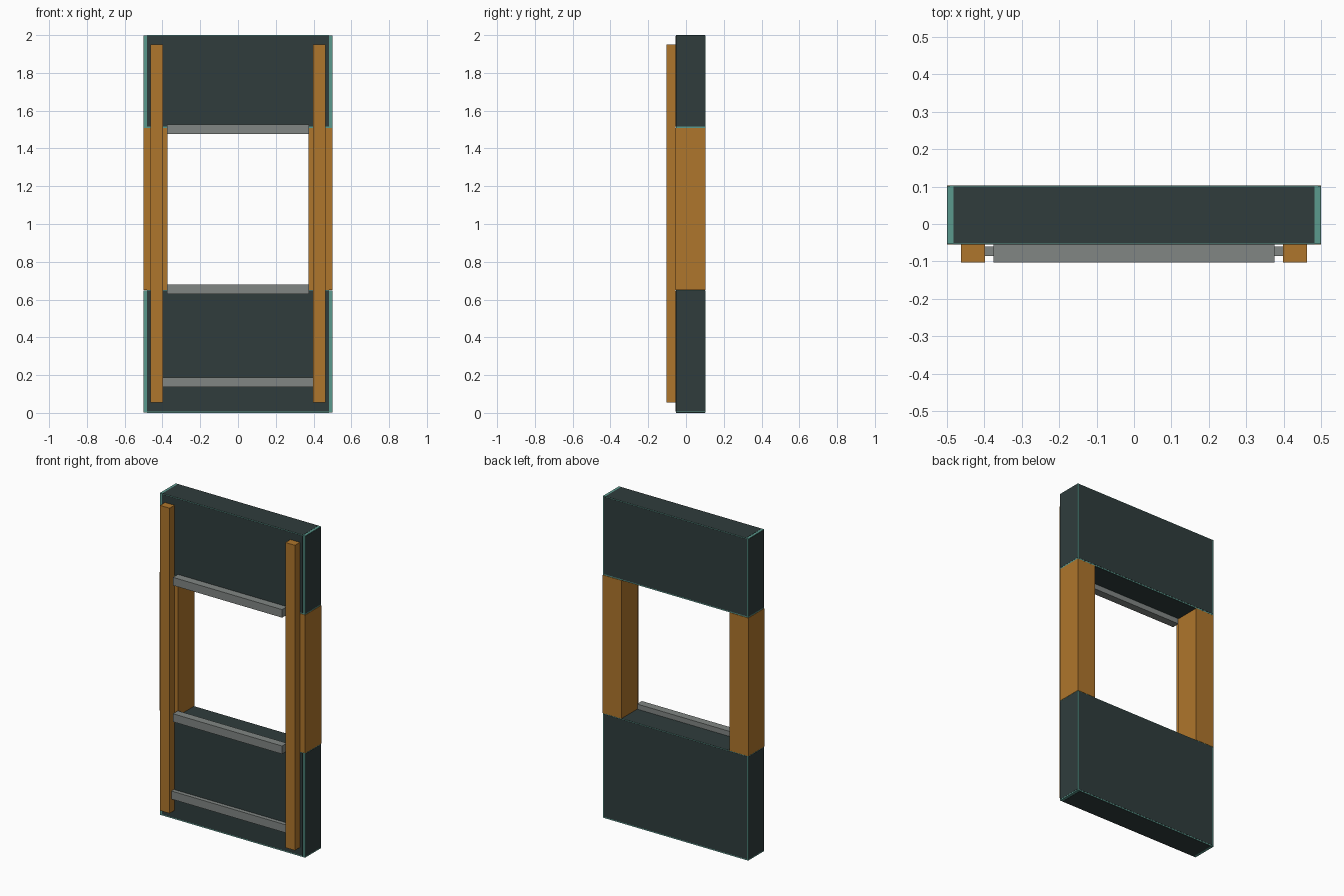
import bpy

if "Cube" in bpy.data.objects:
    bpy.data.objects.remove(bpy.data.objects["Cube"])


def material(name, rgb):
    m = bpy.data.materials.new(name)
    m.diffuse_color = (*rgb, 1.0)
    m.use_nodes = True
    m.node_tree.nodes["Principled BSDF"].inputs["Base Color"].default_value = m.diffuse_color
    return m


DARK = material("dark slate", (0.029, 0.046, 0.046))
TEAL = material("teal trim", (0.105, 0.32, 0.27))
WOOD = material("brown wood", (0.43, 0.18, 0.025))
GREY = material("grey metal", (0.22, 0.24, 0.23))


def box(name, x, y, z, mat):
    """Box from (min, max) ranges on each axis."""
    verts = [(a, b, c) for a in x for b in y for c in z]
    faces = [(0, 1, 3, 2), (4, 6, 7, 5), (0, 4, 5, 1),
             (2, 3, 7, 6), (0, 2, 6, 4), (1, 5, 7, 3)]
    me = bpy.data.meshes.new(name)
    me.from_pydata(verts, [], faces)
    me.materials.append(mat)
    ob = bpy.data.objects.new(name, me)
    bpy.context.collection.objects.link(ob)
    return ob


X, YF, YB, T = 0.5, -0.055, 0.103, 0.001


# Wall blocks: teal core whose edges show around thin dark cladding plates
def wall_block(name, z0, z1):
    box(name + "_core", (-X + T, X - T), (YF + T, YB - T), (z0 + T, z1 - T), TEAL)
    zr = (z0 + 0.008, z1 - 0.004)
    xr = (-0.483, 0.483)
    yr = (YF + 0.003, YB - 0.003)
    box(name + "_front_plate", xr, (YF, YF + T), zr, DARK)
    box(name + "_back_plate", (-0.492, 0.492), (YB - T, YB), zr, DARK)
    box(name + "_left_plate", (-X, -X + T), yr, zr, DARK)
    box(name + "_right_plate", (X - T, X), yr, zr, DARK)
    box(name + "_top_plate", xr, yr, (z1 - T, z1), DARK)
    box(name + "_bottom_plate", xr, yr, (z0, z0 + T), DARK)


wall_block("lower_wall", 0.0, 0.65)
wall_block("upper_wall", 1.508, 2.0)

# Opening jambs and front posts, left and right
for side, s in (("left", -1), ("right", 1)):
    box(side + "_jamb", sorted((s * 0.372, s * X)), (YF, YB), (0.65, 1.508), WOOD)
    box(side + "_front_post", sorted((s * 0.398, s * 0.463)), (-0.103, YF), (0.055, 1.95), WOOD)

# Grey cross rails
box("top_rail", (-0.375, 0.375), (-0.103, YF), (1.477, 1.527), GREY)
box("sill_rail", (-0.375, 0.375), (-0.103, YF), (0.63, 0.68), GREY)
box("bottom_rail", (-0.398, 0.398), (-0.085, -0.06), (0.137, 0.187), GREY)
